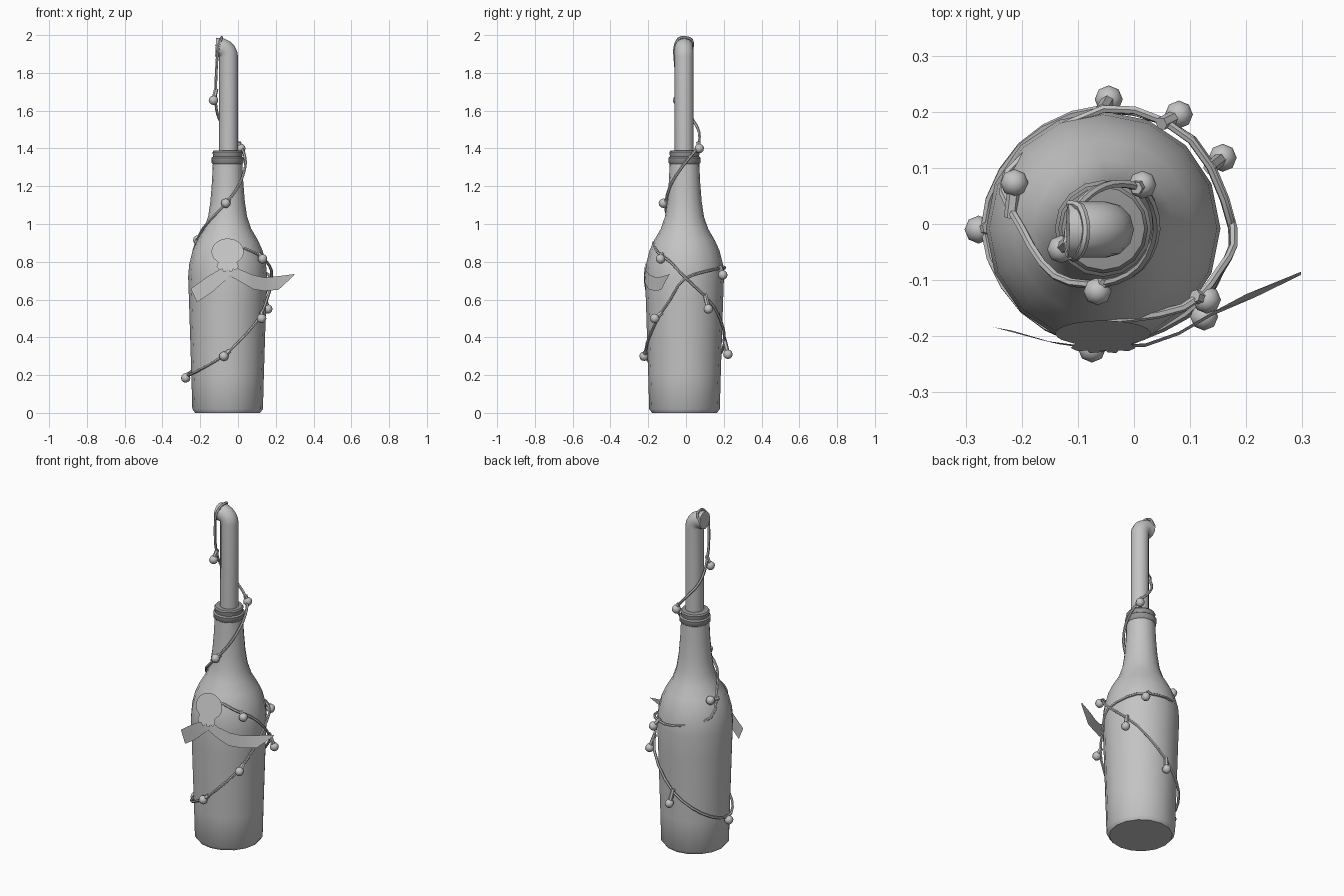
import bpy, bmesh, math
from mathutils import Vector

if "Cube" in bpy.data.objects:
    bpy.data.objects.remove(bpy.data.objects["Cube"])

CX, CY = -0.055, -0.008          # bottle axis


def material(name, v):
    m = bpy.data.materials.new(name)
    m.diffuse_color = (v, v, v, 1)
    m.use_nodes = True
    m.node_tree.nodes["Principled BSDF"].inputs["Base Color"].default_value = m.diffuse_color
    return m


GREY = material("light grey", 0.55)
DARK = material("dark grey", 0.3)


def make(name, bm, mat=GREY, angle=40):
    mesh = bpy.data.meshes.new(name)
    bm.to_mesh(mesh)
    bm.free()
    mesh.materials.append(mat)
    ob = bpy.data.objects.new(name, mesh)
    bpy.context.collection.objects.link(ob)
    smooth(ob, angle)
    return ob


def smooth(ob, angle):
    bpy.ops.object.select_all(action='DESELECT')
    ob.select_set(True)
    bpy.context.view_layer.objects.active = ob
    bpy.ops.object.shade_smooth_by_angle(angle=math.radians(angle))


def lathe(name, profile, mat=GREY, n=16):
    bm = bmesh.new()
    rings = [[bm.verts.new((CX + r * math.cos(2 * math.pi * i / n),
                            CY + r * math.sin(2 * math.pi * i / n), z))
              for i in range(n)] for r, z in profile]
    for a, b in zip(rings, rings[1:]):
        for i in range(n):
            j = (i + 1) % n
            bm.faces.new((a[i], a[j], b[j], b[i]))
    bm.faces.new(rings[0][::-1])
    bm.faces.new(rings[-1])
    return make(name, bm, mat)


def tube(name, pts, radius, res):
    cu = bpy.data.curves.new(name, 'CURVE')
    cu.dimensions = '3D'
    cu.bevel_depth, cu.bevel_resolution, cu.use_fill_caps = radius, res, True
    sp = cu.splines.new('POLY')
    sp.points.add(len(pts) - 1)
    for p, co in zip(sp.points, pts):
        p.co = (*co, 1)
    cu.materials.append(GREY)
    ob = bpy.data.objects.new(name, cu)
    bpy.context.collection.objects.link(ob)
    bpy.ops.object.select_all(action='DESELECT')
    ob.select_set(True)
    bpy.context.view_layer.objects.active = ob
    bpy.ops.object.convert(target='MESH')
    smooth(bpy.context.object, 50)


def strip(name, rows):
    """Ribbon sheet from (x, y, z_top, x_low, z_low) rows."""
    bm = bmesh.new()
    pairs = [(bm.verts.new((x, y, zt)), bm.verts.new((xl, y - 0.006, zl)))
             for x, y, zt, xl, zl in rows]
    for a, b in zip(pairs, pairs[1:]):
        bm.faces.new((a[0], a[1], b[1], b[0]))
    make(name, bm)


# Bottle glass and lip
lathe("bottle", [(0.172, 0), (0.187, 0.02), (0.192, 0.2), (0.204, 0.58),
                 (0.209, 0.72), (0.203, 0.79), (0.185, 0.86), (0.16, 0.915),
                 (0.125, 0.975), (0.103, 1.04), (0.091, 1.12), (0.083, 1.22),
                 (0.078, 1.33)])
lathe("bottle_lip", [(0.076, 1.315), (0.085, 1.325), (0.086, 1.35), (0.077, 1.357),
                     (0.08, 1.38), (0.074, 1.388), (0.05, 1.39)], DARK)

# Bent spout pipe
arc = [(-0.1 + 0.05 * math.cos(t), -0.01, 1.885 + 0.05 * math.sin(t))
       for t in (math.radians(18 * k) for k in range(6))]
tube("spout", [(-0.05, -0.01, 1.37)] + arc + [(-0.118, -0.01, 1.936)], 0.05, 4)

# Light cord winding around the bottle: angle, radius, height
WIND = [(-88, .165, .9), (-45, .2, .85), (-20, .22, .8), (0, .232, .72),
        (45, .225, .56), (90, .213, .38), (135, .207, .26), (180, .212, .2),
        (225, .203, .23), (270, .207, .32), (315, .215, .48), (340, .222, .6),
        (360, .23, .71), (405, .222, .76), (450, .213, .77), (510, .198, .82),
        (540, .145, .95), (585, .12, 1.03), (630, .098, 1.12), (675, .095, 1.22),
        (720, .095, 1.32), (760, .1, 1.4), (790, .085, 1.46), (820, .07, 1.51),
        (860, .06, 1.56), (900, .062, 1.63), (930, .072, 1.74), (940, .075, 1.85)]
ctrl = [Vector((CX + r * math.cos(math.radians(a)), CY + r * math.sin(math.radians(a)), z))
        for a, r, z in WIND]
ctrl += [Vector(p) for p in ((-.105, -.06, 1.93), (-.09, -.04, 1.98),
                             (-.085, -.005, 1.988), (-.095, .03, 1.975),
                             (-.115, .035, 1.94))]
cord = []
for i in range(len(ctrl) - 1):           # smooth interpolation of the cord
    a, b, c, d = (ctrl[min(max(i + k, 0), len(ctrl) - 1)] for k in (-1, 0, 1, 2))
    for t in (0, 0.34, 0.67):
        cord.append(0.5 * (2 * b + (c - a) * t + (2 * a - 5 * b + 4 * c - d) * t * t
                           + (3 * b - a - 3 * c + d) * t ** 3))
cord.append(ctrl[-1])
tube("light_cord", cord, 0.0075, 1)

# Bulbs with sockets reaching the cord
BULBS = [(-.277, -.01, .185), (-.075, -.222, .3), (.125, -.165, .5), (.158, .118, .55),
         (-.045, .222, .31), (.13, -.135, .815), (.08, .195, .73), (-.213, .073, .915),
         (-.065, -.12, 1.11), (.015, .07, 1.4), (-.13, -.045, 1.655)]
for i, co in enumerate(BULBS):
    p = Vector(co)
    bm = bmesh.new()
    bmesh.ops.create_uvsphere(bm, u_segments=8, v_segments=6, radius=0.025)
    bmesh.ops.translate(bm, verts=bm.verts, vec=p)
    make(f"bulb_{i + 1}", bm, angle=60)
    near = min(cord, key=lambda q: (q - p - Vector((0, 0, 0.03))).length)
    tube(f"socket_{i + 1}", [p, near + (near - p).normalized() * 0.012], 0.012, 1)

# Skull emblem plate, leaning with the shoulder
half = [(0.085 * math.sin(math.radians(a)), 0.853 + 0.07 * math.cos(math.radians(a)))
        for a in range(0, 130, 12)]
half += [(0.05, 0.797), (0.058, 0.775), (0.045, 0.757), (0.028, 0.762),
         (0.024, 0.748), (0.008, 0.75), (0.005, 0.762)]
outline = half + [(-x, z) for x, z in reversed(half[1:])]
bm = bmesh.new()
bm.faces.new([bm.verts.new((CX + x, -0.172 - (0.923 - z) * 0.33, z))
              for x, z in reversed(outline)])
make("skull_plate", bm)

# Ribbon tails
strip("ribbon_right", [(-.06, -.216, .795, -.07, .74), (.02, -.213, .755, .02, .69),
                       (.08, -.192, .73, .08, .655), (.14, -.157, .717, .14, .645),
                       (.2, -.125, .722, .215, .652), (.298, -.085, .735, .297, .728)])
strip("ribbon_left", [(-.05, -.216, .79, -.03, .735), (-.1, -.216, .758, -.08, .69),
                      (-.16, -.208, .722, -.135, .64), (-.25, -.184, .658, -.217, .585)])
